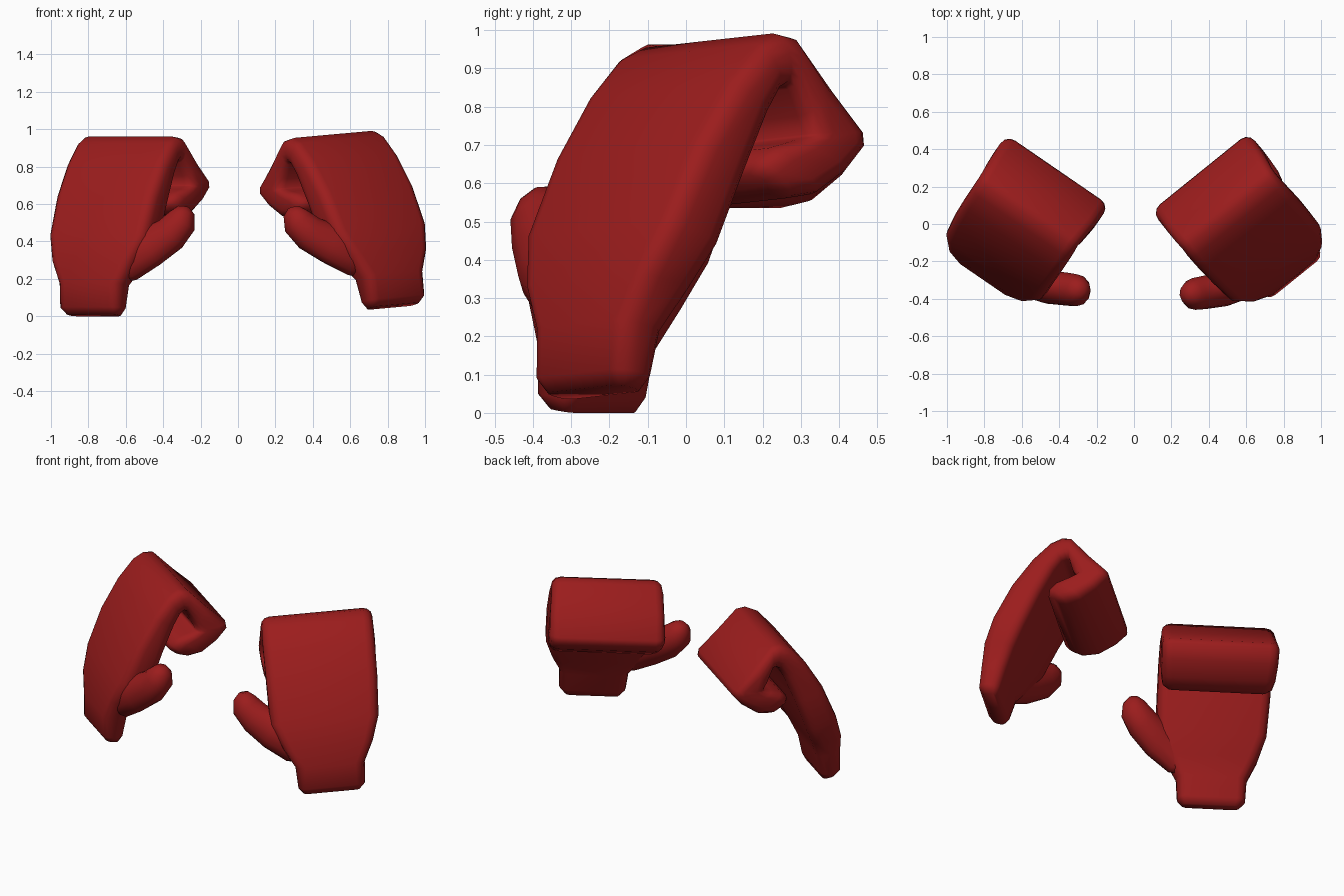
import bpy, bmesh, math
from mathutils import Vector, Matrix

if "Cube" in bpy.data.objects:
    bpy.data.objects.remove(bpy.data.objects["Cube"])

red = bpy.data.materials.new("red_leather")
red.diffuse_color = (0.33, 0.012, 0.012, 1)
red.use_nodes = True
red.node_tree.nodes["Principled BSDF"].inputs["Base Color"].default_value = red.diffuse_color

# Hand sections: back (v, z), palm (v, z), thumb-side u, little-finger-side u
SECTIONS = [
    (-.675, .012, -.600, .000, -.160, .165),
    (-.702, .050, -.580, .040, -.188, .198),
    (-.702, .180, -.555, .160, -.195, .205),
    (-.686, .300, -.510, .270, -.262, .262),
    (-.640, .440, -.455, .390, -.318, .308),
    (-.550, .650, -.380, .590, -.318, .322),
    (-.445, .820, -.312, .750, -.318, .327),
    (-.350, .928, -.275, .815, -.316, .328),
    (-.285, .962, -.250, .830, -.312, .328),
    (-.230, .955, -.232, .820, -.316, .330),
    (-.110, .830, -.205, .750, -.325, .335),
    (.002, .725, -.180, .705, -.330, .338),
    (.008, .690, -.190, .695, -.330, .337),
    (-.050, .620, -.230, .680, -.326, .335),
    (-.140, .553, -.290, .660, -.318, .328),
    (-.220, .535, -.330, .625, -.305, .315),
    (-.270, .545, -.335, .590, -.270, .280),
]

# Thumb path: u, v, z, radius across, radius through the palm
THUMB = [
    (-.06, -.600, .260, .090, .055), (-.19, -.590, .305, .122, .072),
    (-.30, -.545, .370, .113, .085), (-.395, -.490, .440, .098, .088),
    (-.443, -.465, .505, .086, .085), (-.450, -.456, .555, .064, .064),
    (-.452, -.452, .587, .030, .030),
]


def skin(bm, rings):
    """Bridge a list of point rings and cap both ends."""
    loops = [[bm.verts.new(p) for p in ring] for ring in rings]
    n = len(loops[0])
    for a, b in zip(loops, loops[1:]):
        for i in range(n):
            j = (i + 1) % n
            bm.faces.new((a[i], a[j], b[j], b[i]))
    bm.faces.new(loops[0])
    bm.faces.new(loops[-1])


def rounded_section(bv, bz, pv, pz, u0, u1):
    """Rounded rectangle between a back point and a palm point."""
    back, palm = Vector((0, bv, bz)), Vector((0, pv, pz))
    mid, axis = (back + palm) / 2, (palm - back).normalized()
    hw, ht = (u1 - u0) / 2, (palm - back).length / 2
    r = min(.055, ht * .8)
    ring = []
    for q, (su, st) in enumerate([(1, 1), (-1, 1), (-1, -1), (1, -1)]):
        for k in range(4):
            a = math.radians(90 * q + 30 * k)
            u = (u0 + u1) / 2 + su * (hw - r) + r * math.cos(a)
            ring.append(mid + axis * (st * (ht - r) + r * math.sin(a)) + Vector((u, 0, 0)))
    return ring


def tube_rings(path, sides=12):
    """Elliptical tube along a path."""
    pts = [Vector(p[:3]) for p in path]
    rings = []
    for i, p in enumerate(pts):
        t = (pts[min(i + 1, len(pts) - 1)] - pts[max(i - 1, 0)]).normalized()
        side = t.cross(Vector((0, 1, 0))).normalized()
        up = side.cross(t)
        rings.append([p + path[i][3] * side * math.cos(a) + path[i][4] * up * math.sin(a)
                      for a in (2 * math.pi * k / sides for k in range(sides))])
    return rings


def make_part(name, rings, matrix):
    bm = bmesh.new()
    skin(bm, rings)
    bm.transform(matrix)
    bmesh.ops.recalc_face_normals(bm, faces=bm.faces)
    me = bpy.data.meshes.new(name)
    bm.to_mesh(me)
    bm.free()
    ob = bpy.data.objects.new(name, me)
    bpy.context.collection.objects.link(ob)
    me.materials.append(red)
    for p in me.polygons:
        p.use_smooth = True


def frame(w, p):
    """Matrix from hand axes (width, palm direction, up) to the world."""
    return Matrix(((w[0], p[0], 0, 0), (w[1], p[1], 0, 0), (0, 0, 1, 0), (0, 0, 0, 1)))


# Left glove is the mirrored one; the right glove is pitched and rolled a little
left = frame((-.825, .566), (.566, .825)) @ Matrix.Translation((.495, 0, 0))
right = (frame((.778, .628), (-.628, .778))
         @ Matrix.Translation((.495, -.075, -.009))
         @ Matrix.Rotation(-.07, 4, 'Y') @ Matrix.Rotation(-.09, 4, 'X'))

for side, m in (("left", left), ("right", right)):
    make_part(side + "_glove_hand", [rounded_section(*s) for s in SECTIONS], m)
    make_part(side + "_glove_thumb", tube_rings(THUMB), m)
